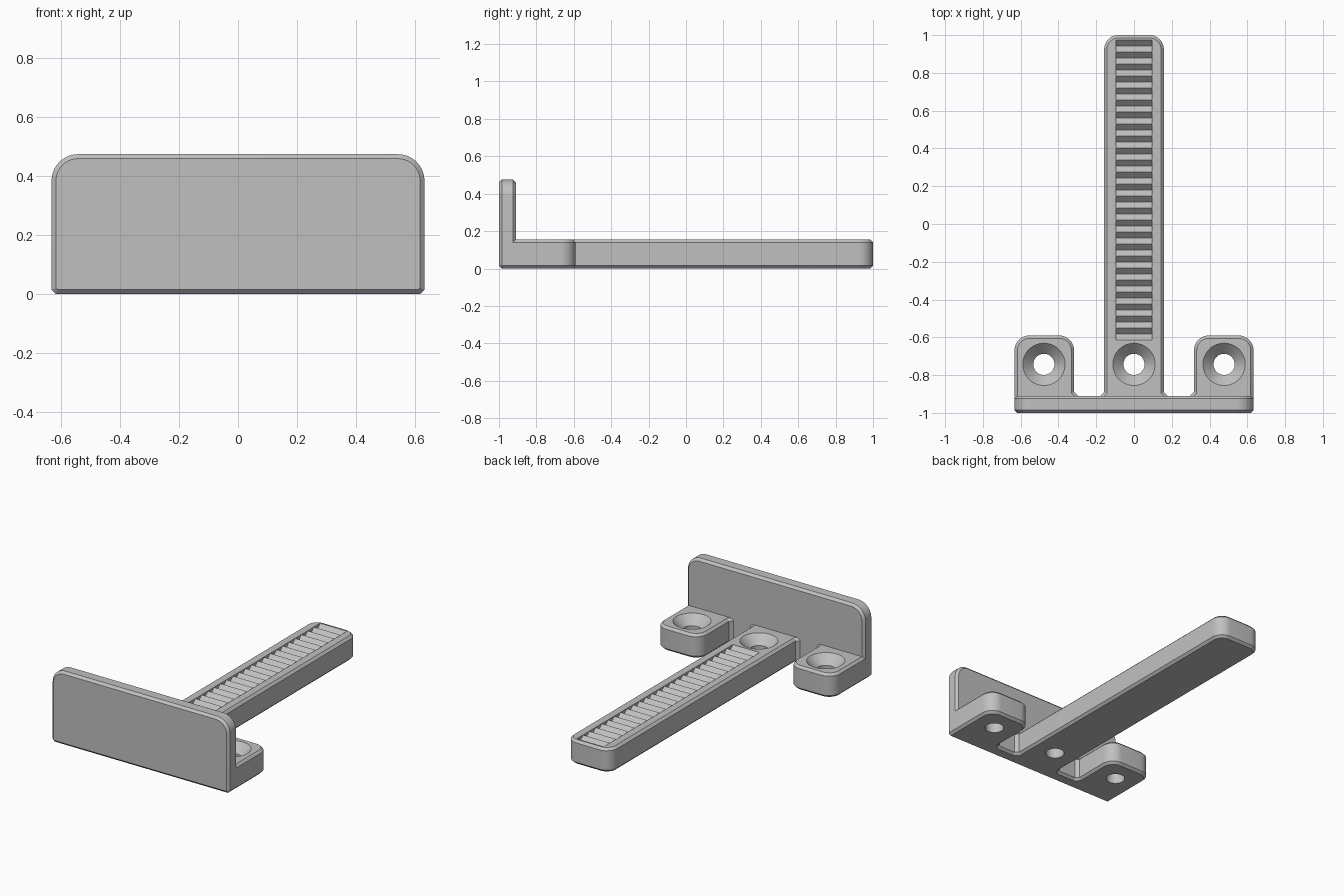
import bpy
import bmesh
from math import cos, sin, radians, pi

default = bpy.data.objects.get("Cube")
if default:
    bpy.data.objects.remove(default, do_unlink=True)

# Main sizes
HALF_W, HEIGHT = 0.633, 0.475
THICK = 0.155          # height of the base, arm and tabs
BACK = -0.91           # rear face of the upright plate
CHAMFER = 0.015
HOLE_Y, HOLE_R, SINK_R = -0.743, 0.056, 0.112

grey = bpy.data.materials.new("plain_grey")
grey.use_nodes = True
colour = (0.53, 0.53, 0.53, 1)
grey.diffuse_color = colour
grey.node_tree.nodes["Principled BSDF"].inputs["Base Color"].default_value = colour


def arc(cx, cy, r, start, steps=10):
    """Quarter circle, counter-clockwise from the start angle."""
    angles = [radians(start + 90 * i / steps) for i in range(steps + 1)]
    return [(cx + r * cos(a), cy + r * sin(a)) for a in angles]


def mirrored(half):
    """Close a right-hand outline with its left-hand reflection."""
    return half + [(-x, y) for x, y in reversed(half)]


def finish(name, bm):
    bmesh.ops.recalc_face_normals(bm, faces=bm.faces)
    mesh = bpy.data.meshes.new(name)
    bm.to_mesh(mesh)
    bm.free()
    mesh.materials.append(grey)
    obj = bpy.data.objects.new(name, mesh)
    bpy.context.collection.objects.link(obj)
    return obj


def prism(name, outline, place, lo, hi, chamfer=0):
    """Extrude an outline from lo to hi and chamfer the edges of both caps."""
    bm = bmesh.new()
    rings = [[bm.verts.new(place(a, b, c)) for a, b in outline] for c in (lo, hi)]
    caps = [bm.faces.new(ring) for ring in rings]
    for i in range(len(outline)):
        j = (i + 1) % len(outline)
        bm.faces.new((rings[0][i], rings[0][j], rings[1][j], rings[1][i]))
    bmesh.ops.recalc_face_normals(bm, faces=bm.faces)
    if chamfer:
        edges = [e for cap in caps for e in cap.edges]
        bmesh.ops.bevel(bm, geom=edges, offset=chamfer, segments=1,
                        affect='EDGES', clamp_overlap=True)
    return finish(name, bm)


def screw_hole(x):
    """Cutter for a countersunk through hole."""
    n, slope = 48, SINK_R - HOLE_R
    profile = [(HOLE_R, -0.05), (HOLE_R, THICK - slope), (SINK_R + 0.02, THICK + 0.02)]
    bm = bmesh.new()
    rings = [[bm.verts.new((x + r * cos(2 * pi * i / n), HOLE_Y + r * sin(2 * pi * i / n), z))
              for i in range(n)] for r, z in profile]
    for low, high in zip(rings, rings[1:]):
        for i in range(n):
            j = (i + 1) % n
            bm.faces.new((low[i], low[j], high[j], high[i]))
    bm.faces.new(rings[0])
    bm.faces.new(rings[-1])
    return finish("screw_hole_cutter", bm)


def combine(target, other, operation):
    mod = target.modifiers.new(operation.title(), 'BOOLEAN')
    mod.operation, mod.object, mod.solver = operation, other, 'EXACT'
    bpy.context.view_layer.objects.active = target
    bpy.ops.object.modifier_apply(modifier=mod.name)
    bpy.data.objects.remove(other, do_unlink=True)


# Base: two side tabs and the long arm, with small flares at their roots
half = [(HALF_W, -0.95)]
half += arc(0.553, -0.67, 0.08, 0) + arc(0.397, -0.67, 0.08, 90)
half += [(0.317, BACK + 0.02), (0.297, BACK), (0.178, BACK), (0.158, BACK + 0.02)]
half += arc(0.083, 0.925, 0.075, 0)
bracket = prism("toothed_bracket", mirrored(half),
                lambda a, b, c: (a, b, c), 0, THICK, CHAMFER)

# Upright front plate with rounded top corners and clipped bottom corners
half = [(HALF_W - CHAMFER, 0), (HALF_W, CHAMFER)]
half += arc(HALF_W - 0.09, HEIGHT - 0.09, 0.09, 0)
plate = prism("front_plate", mirrored(half),
              lambda a, b, c: (a, c, b), -1, BACK, CHAMFER)
combine(bracket, plate, 'UNION')

# Row of V-shaped grooves along the arm
teeth, start, end = 25, -0.615, 0.975
pitch = (end - start) / teeth
crest = THICK - 0.001
zigzag = [(start, 0.2), (start, crest)]
for i in range(teeth):
    y = start + i * pitch
    zigzag += [(y + pitch / 2, crest - 0.03), (y + pitch, crest)]
zigzag.append((end, 0.2))
grooves = prism("groove_cutter", zigzag, lambda a, b, c: (c, a, b), -0.096, 0.096)
combine(bracket, grooves, 'DIFFERENCE')

# Countersunk screw holes
for x in (-0.477, 0, 0.477):
    combine(bracket, screw_hole(x), 'DIFFERENCE')

bpy.ops.object.select_all(action='DESELECT')
bracket.select_set(True)
bpy.context.view_layer.objects.active = bracket
bpy.ops.object.shade_smooth_by_angle(angle=radians(30))
